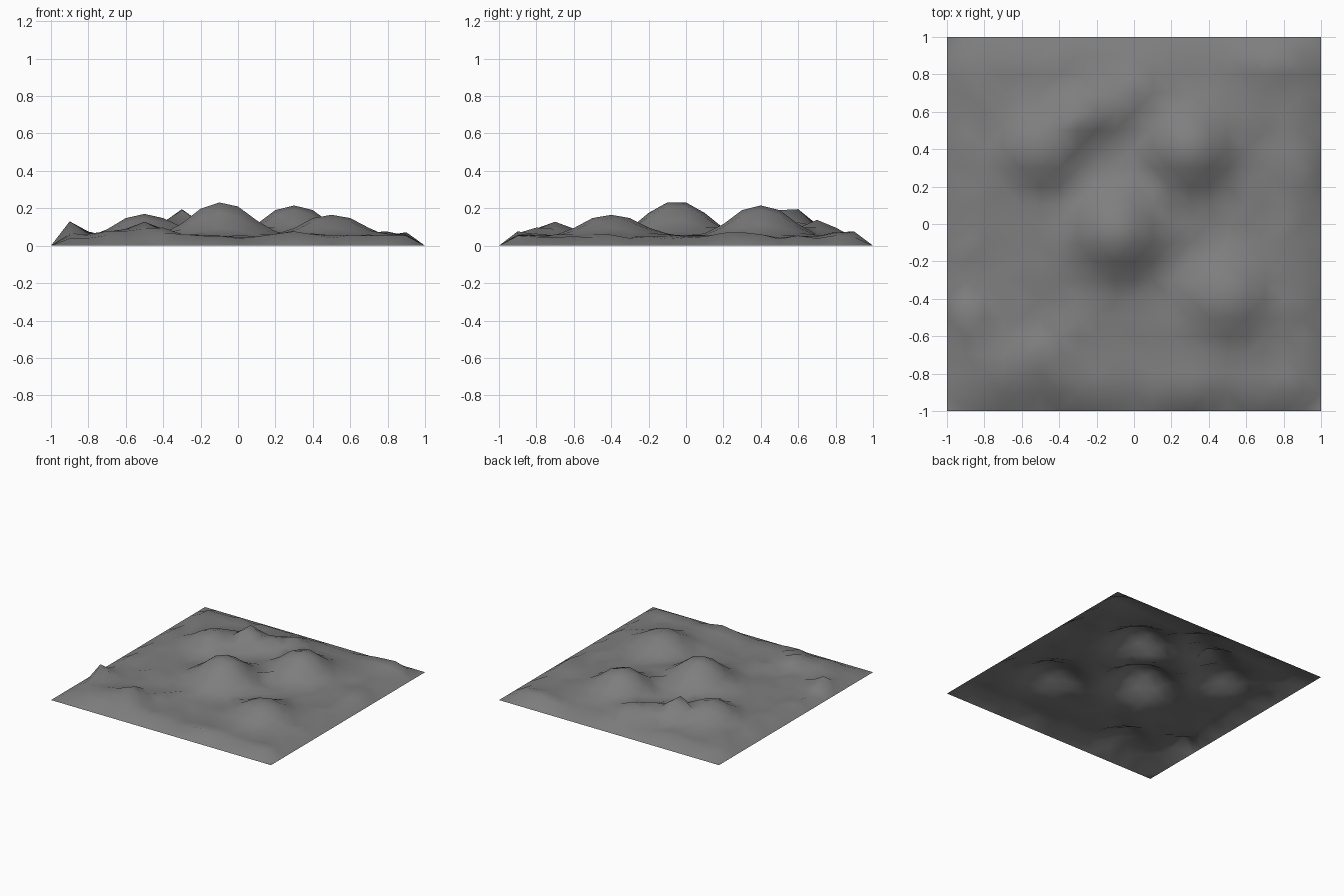
import bpy, bmesh, math, random

if "Cube" in bpy.data.objects:
    bpy.data.objects.remove(bpy.data.objects["Cube"])

random.seed(4)
CELLS = 20      # 0.1 unit cells
BASE = 0.046    # mean height of the plain between hills

# Hills: x, y, peak height, radius
HILLS = [
    (-0.09, -0.05, 0.236, 0.22),
    (0.30, 0.40, 0.215, 0.21),
    (0.50, -0.40, 0.165, 0.21),
    (-0.50, 0.40, 0.170, 0.19),
    # broken ridge behind the main hill
    (-0.30, 0.60, 0.195, 0.11),
    (-0.30, 0.50, 0.190, 0.10),
    (-0.14, 0.62, 0.130, 0.13),
    (0.00, 0.70, 0.138, 0.12),
    # low front left ridge
    (-0.50, -0.70, 0.128, 0.12),
    (-0.40, -0.80, 0.095, 0.11),
    (-0.66, -0.76, 0.080, 0.14),
    (-0.90, -0.50, 0.130, 0.09),
    # small knolls near the border
    (0.30, -0.90, 0.080, 0.13),
    (0.70, 0.90, 0.075, 0.16),
    (0.90, 0.30, 0.075, 0.13),
]


def height(x, y):
    # Border stays on the floor
    if max(abs(x), abs(y)) > 0.99:
        return 0.0
    # Rounded tops with steep flanks
    bumps = [(top - BASE) * math.exp(-(math.hypot(x - hx, y - hy) / r) ** 2.5)
             for hx, hy, top, r in HILLS]
    # Overlapping hills merge without stacking; flat ground gets slight roughness
    lift = sum(b ** 6 for b in bumps) ** (1 / 6)
    rough = random.uniform(-0.012, 0.012) * max(0.0, 1 - lift / 0.06)
    return BASE + lift + rough


# Terrain sheet
bm = bmesh.new()
bmesh.ops.create_grid(bm, x_segments=CELLS, y_segments=CELLS, size=1.0)
for v in bm.verts:
    v.co.z = height(v.co.x, v.co.y)
bmesh.ops.triangulate(bm, faces=bm.faces[:])
for f in bm.faces:
    f.smooth = True

mesh = bpy.data.meshes.new("hilly_terrain")
bm.to_mesh(mesh)
bm.free()

# Dark grey earth
earth = bpy.data.materials.new("dark_earth")
earth.diffuse_color = (0.21, 0.21, 0.21, 1)
earth.use_nodes = True
earth.node_tree.nodes["Principled BSDF"].inputs["Base Color"].default_value = earth.diffuse_color
mesh.materials.append(earth)

terrain = bpy.data.objects.new("hilly_terrain", mesh)
bpy.context.collection.objects.link(terrain)
